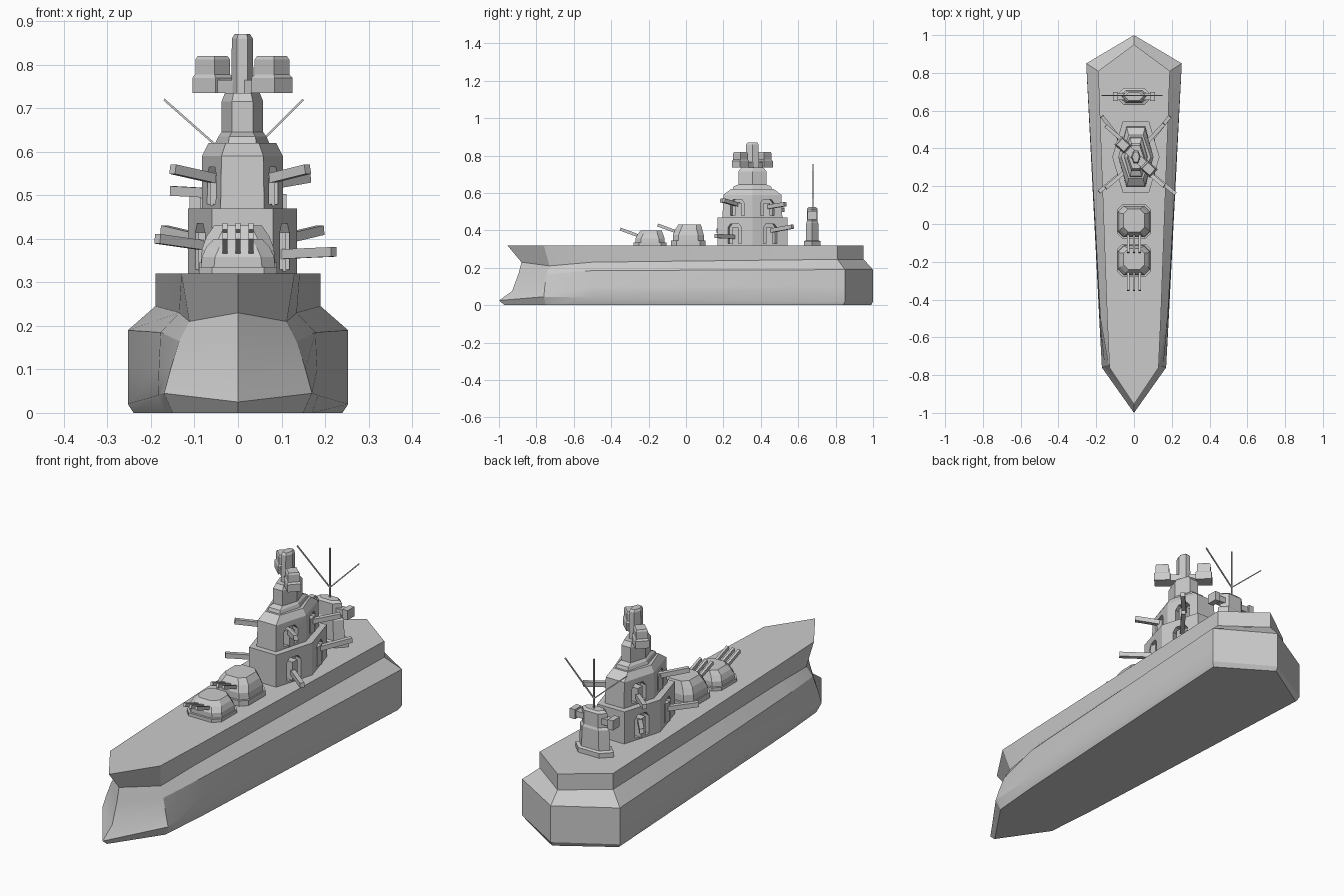
import bpy, bmesh, math
from mathutils import Vector

if "Cube" in bpy.data.objects:
    bpy.data.objects.remove(bpy.data.objects["Cube"])

DECK = 0.32


def make(name, bm):
    bmesh.ops.recalc_face_normals(bm, faces=bm.faces[:])
    me = bpy.data.meshes.new(name)
    bm.to_mesh(me)
    bm.free()
    ob = bpy.data.objects.new(name, me)
    bpy.context.collection.objects.link(ob)
    return ob


def loft(name, rings):
    """Skin a stack of closed rings and cap both ends."""
    bm = bmesh.new()
    vs = [[bm.verts.new(p) for p in r] for r in rings]
    n = len(vs[0])
    for a, b in zip(vs, vs[1:]):
        for i in range(n):
            j = (i + 1) % n
            bm.faces.new((a[i], a[j], b[j], b[i]))
    bm.faces.new(vs[0][::-1])
    bm.faces.new(vs[-1])
    return make(name, bm)


def hexagon(cx, cy, z, hx, hy, fx):
    """Hexagon with points on +-x and flat ends (half width fx) on +-y."""
    pts = [(hx, 0), (fx, hy), (-fx, hy), (-hx, 0), (-fx, -hy), (fx, -hy)]
    return [(cx + x, cy + y, z) for x, y in pts]


def octagon(cx, y0, y1, z, hx, c):
    """Rectangle with corners chamfered by c."""
    pts = [(hx, y0 + c), (hx, y1 - c), (hx - c, y1), (c - hx, y1),
           (-hx, y1 - c), (-hx, y0 + c), (c - hx, y0), (hx - c, y0)]
    return [(cx + x, y, z) for x, y in pts]


def bar(name, p, q, w, h):
    """Rectangular bar between two points."""
    p, q = Vector(p), Vector(q)
    d = q - p
    side = d.cross(Vector((0, 0, 1)))
    side = (side if side.length > 1e-6 else Vector((1, 0, 0))).normalized()
    up = side.cross(d).normalized()
    prof = [side * (sx * w / 2) + up * (sz * h / 2)
            for sx, sz in ((-1, -1), (1, -1), (1, 1), (-1, 1))]
    return loft(name, [[p + o for o in prof], [q + o for o in prof]])


# Hull: each level gives bow, bow shoulder, mid, stern shoulder, stern
levels = [
    [(0, -.97, 0), (.15, -.75, 0), (.17, -.5, 0), (.24, .84, 0), (0, .99, 0)],
    [(0, -1, .025), (.17, -.76, .045), (.184, -.5, .04), (.253, .85, .02), (0, 1, .02)],
    [(0, -.93, .075), (.155, -.755, .1), (.182, -.5, .1), (.253, .85, .1), (0, 1, .1)],
    [(0, -.895, .17), (.135, -.745, .165), (.178, -.5, .185), (.253, .85, .19), (0, 1, .19)],
    [(0, -.88, .23), (.112, -.73, .21), (.135, -.5, .23), (.19, .81, .245), (0, .95, .245)],
    [(0, -.955, DECK), (.13, -.76, DECK), (.142, -.5, DECK), (.19, .81, DECK), (0, .95, DECK)],
]
hull = loft("hull", [lv + [(-x, y, z) for x, y, z in lv[3:0:-1]] for lv in levels])
bpy.context.view_layer.objects.active = hull
hull.select_set(True)
bpy.ops.object.shade_smooth_by_angle(angle=math.radians(25))

# Main turrets: pedestal, flared skirt, armoured house, three barrels
for name, y0, y1, top, base in (("front_turret", -.27, -.115, .40, .335),
                                ("raised_turret", -.07, .095, .43, .345)):
    h = top - base
    loft(name + "_base", [octagon(0, y0 - .01, y1 + .01, DECK, .09, .03),
                          octagon(0, y0 - .01, y1 + .01, base, .09, .03)])
    loft(name, [octagon(0, y0, y1, base, .085, .03),
                octagon(0, y0, y1, base + h * .35, .083, .03),
                octagon(0, y0 + .012, y1 - .008, base + h * .7, .073, .03),
                octagon(0, y0 + .028, y1 - .015, top, .055, .025)])
    for i in (-1, 0, 1):
        z = base + h * .6
        bar(name + "_barrel", (i * .03, y0 + .04, z - .012),
            (i * .03, y0 - .082, z + .033), .012, .016)

# Superstructure tiers
TX, TY = .01, .355
tiers = {
    "lower_tier": (.125, .19, .07, DECK, .47),
    "upper_tier": (.093, .16, .05, .47, .60),
}
lower = loft("lower_tier", [hexagon(TX, TY, z, .125, .187, .07) for z in (DECK, .47)])
upper = loft("upper_tier", [hexagon(TX, TY, .47, .093, .16, .05),
                            hexagon(TX, TY, .59, .093, .155, .048),
                            hexagon(TX, TY, .62, .078, .115, .038)])
loft("neck", [hexagon(TX, TY, .62, .062, .105, .032),
              hexagon(TX, TY, .635, .055, .10, .03),
              hexagon(TX, TY, .645, .048, .075, .024),
              hexagon(TX, TY, .715, .048, .075, .024),
              hexagon(TX, TY, .735, .040, .06, .02)])

# Arched gun niches on the diagonal faces, each with a gun mount and gun
gun_tips = {
    "lower_tier": {(1, -1): (.22, .16, .37), (-1, -1): (-.185, .17, .40),
                   (1, 1): (.19, .57, .42), (-1, 1): (-.17, .57, .42)},
    "upper_tier": {(1, -1): (.16, .20, .56), (-1, -1): (-.15, .19, .56),
                   (1, 1): (.16, .53, .54), (-1, 1): (-.15, .52, .51)},
}
for tier in (lower, upper):
    hx, hy, fx, z0, z1 = tiers[tier.name]
    zb, zt = z0 + .01, z1 - .035
    for (sx, sy), tip in gun_tips[tier.name].items():
        mid = Vector((TX + sx * (hx + fx) / 2, TY + sy * hy / 2, 0))
        out = Vector((sx * hy, sy * (hx - fx), 0)).normalized()
        tan = Vector((-out.y, out.x, 0))
        w = .038
        arch = [(-w, zb), (w, zb), (w, zt - .02), (w - .015, zt), (.015 - w, zt), (-w, zt - .02)]
        cutter = loft("niche_cutter", [[mid + out * d + tan * a + Vector((0, 0, z))
                                        for a, z in arch] for d in (-.035, .06)])
        cutter.hide_render = True
        cutter.hide_set(True)
        mod = tier.modifiers.new("niche", 'BOOLEAN')
        mod.operation = 'DIFFERENCE'
        mod.solver = 'EXACT'
        mod.object = cutter
        root = mid - out * .015
        bar("gun_mount", root + Vector((0, 0, zb - .005)),
            root + Vector((0, 0, zt - .02)), .035, .035)
        bar("secondary_gun", root + Vector((0, 0, tip[2] * .65 + (zb + zt) / 2 * .35 - .01)),
            tip, .02, .022)

# Fire-control arm, turned diagonally, with a stepped box at each end
arm = Vector((1, -.93, 0)).normalized()
across = Vector((-arm.y, arm.x, 0))
top = Vector((TX, TY, 0))


def slab(name, centre, stack):
    """Stack of rectangles (z, half length, half width) along the arm."""
    loft(name, [[centre + arm * (a * l) + across * (b * w) + Vector((0, 0, z))
                 for a, b in ((-1, -1), (1, -1), (1, 1), (-1, 1))] for z, l, w in stack])


slab("control_arm", top, [(.735, .125, .022), (.765, .125, .022)])
for s in (-1, 1):
    slab("control_box", top + arm * (s * .093),
         [(.735, .036, .03), (.77, .036, .03), (.778, .03, .026),
          (.812, .03, .026), (.82, .026, .022)])
loft("top_director", [hexagon(TX, TY, .735, .026, .035, .012),
                      hexagon(TX, TY, .86, .024, .033, .012),
                      hexagon(TX, TY, .87, .018, .026, .01)])

# Rear mast house with cross arm and three aerials
MY = .675
loft("mast_house", [hexagon(0, MY, z, x, y, f) for z, x, y, f in (
    (DECK, .10, .045, .055), (.342, .10, .045, .055), (.347, .08, .034, .045),
    (.44, .075, .032, .042), (.45, .065, .028, .036), (.515, .065, .028, .036),
    (.525, .05, .02, .028))])
bar("mast_cross_arm", (-.10, MY, .48), (.10, MY, .48), .035, .028)
for s in (-1, 1):
    bar("arm_end_box", (s * .085, MY, .48), (s * .112, MY, .48), .05, .045)
for x, z in ((-.17, .72), (0, .755), (.15, .72)):
    bar("aerial", (0, MY + .005, .52 if x == 0 else .57), (x, MY + .005, z), .005, .005)
